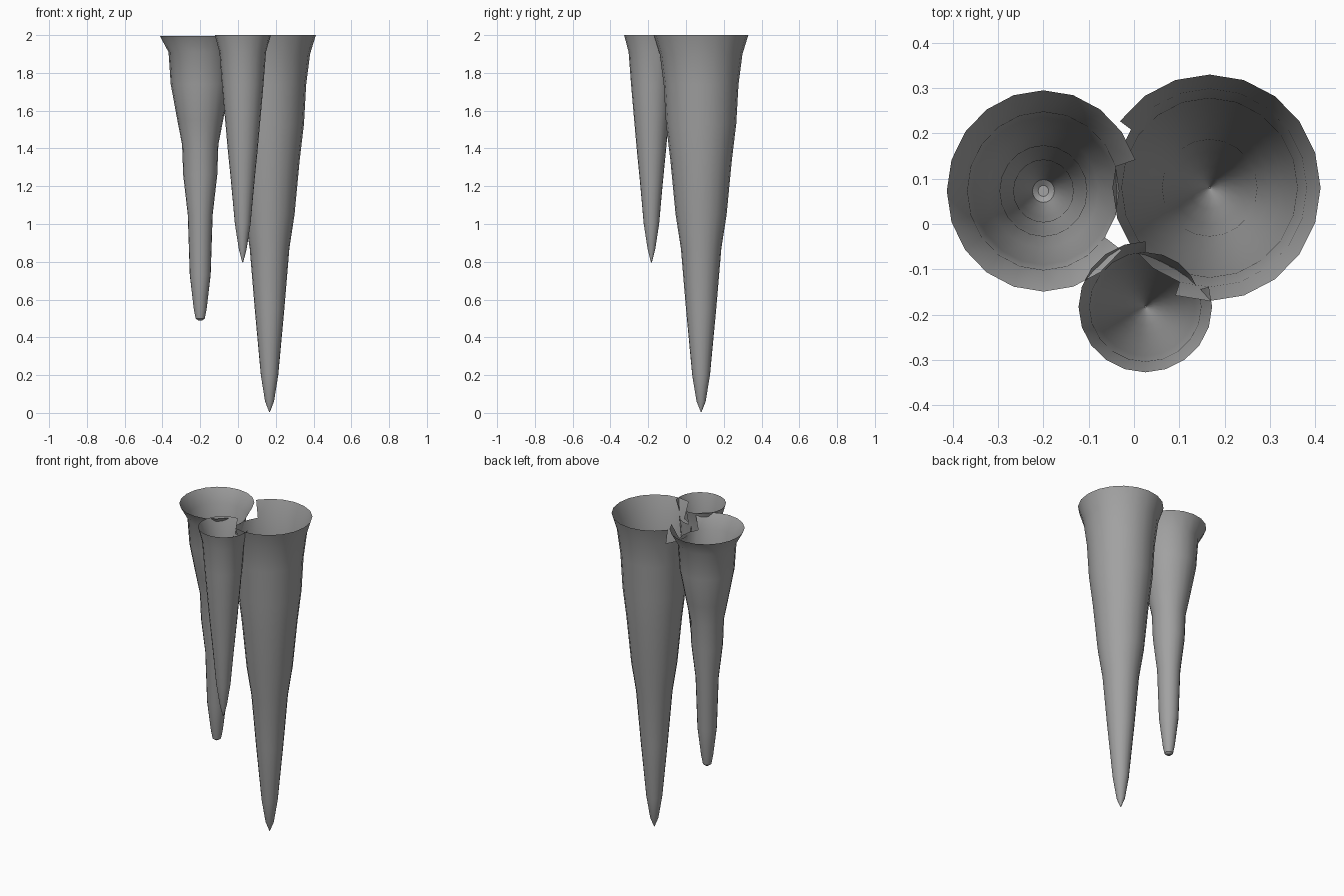
import bpy, bmesh
from math import cos, sin, tau

old = bpy.data.objects.get("Cube")
if old:
    bpy.data.objects.remove(old)

SIDES = 20

stone = bpy.data.materials.new("grey_stone")
stone.use_nodes = True
stone.diffuse_color = (0.36, 0.36, 0.36, 1)
stone.node_tree.nodes["Principled BSDF"].inputs["Base Color"].default_value = (0.36, 0.36, 0.36, 1)


def spike(name, centre, stretch, profile, gaps):
    """Open-topped hanging spike; gaps are rim panels left out where spikes meet."""
    bm = bmesh.new()
    rings = []
    for r, z in profile:
        rings.append([bm.verts.new((centre[0] + r * stretch[0] * cos(tau * i / SIDES),
                                    centre[1] + r * stretch[1] * sin(tau * i / SIDES), z))
                      for i in range(SIDES)])
    for row, (a, b) in enumerate(zip(rings, rings[1:])):
        for i in range(SIDES):
            if row == 0 and i in gaps:
                continue
            j = (i + 1) % SIDES
            bm.faces.new((a[i], b[i], b[j], a[j]))
    bm.faces.new(rings[-1][::-1])  # tip
    bmesh.ops.delete(bm, geom=[v for v in bm.verts if not v.link_faces], context='VERTS')
    mesh = bpy.data.meshes.new(name)
    bm.to_mesh(mesh)
    bm.free()
    mesh.materials.append(stone)
    obj = bpy.data.objects.new(name, mesh)
    bpy.context.collection.objects.link(obj)
    bpy.ops.object.select_all(action='DESELECT')
    obj.select_set(True)
    bpy.context.view_layer.objects.active = obj
    bpy.ops.object.shade_smooth_by_angle()


# Longest spike
spike("large_stalactite", (0.167, 0.08), (0.98, 1.0),
      [(0.25, 2), (0.219, 1.9), (0.198, 1.74), (0.186, 1.53), (0.163, 1.34), (0.135, 1.05),
       (0.107, 0.87), (0.08, 0.55), (0.047, 0.2), (0.024, 0.06), (0.002, 0.005)],
      range(8, 14))

# Blunt spike
spike("medium_stalactite", (-0.2, 0.073), (0.97, 1.01),
      [(0.22, 1.995), (0.173, 1.91), (0.161, 1.74), (0.125, 1.55), (0.099, 1.42), (0.093, 1.26),
       (0.068, 1.05), (0.057, 0.73), (0.035, 0.55), (0.025, 0.5), (0.012, 0.49)],
      {18, 19, 0})

# Short front spike
spike("small_stalactite", (0.025, -0.183), (1.01, 0.99),
      [(0.146, 2), (0.122, 1.91), (0.109, 1.74), (0.095, 1.58), (0.078, 1.39), (0.062, 1.23),
       (0.041, 1.0), (0.02, 0.865), (0.002, 0.796)],
      range(1, 5))
